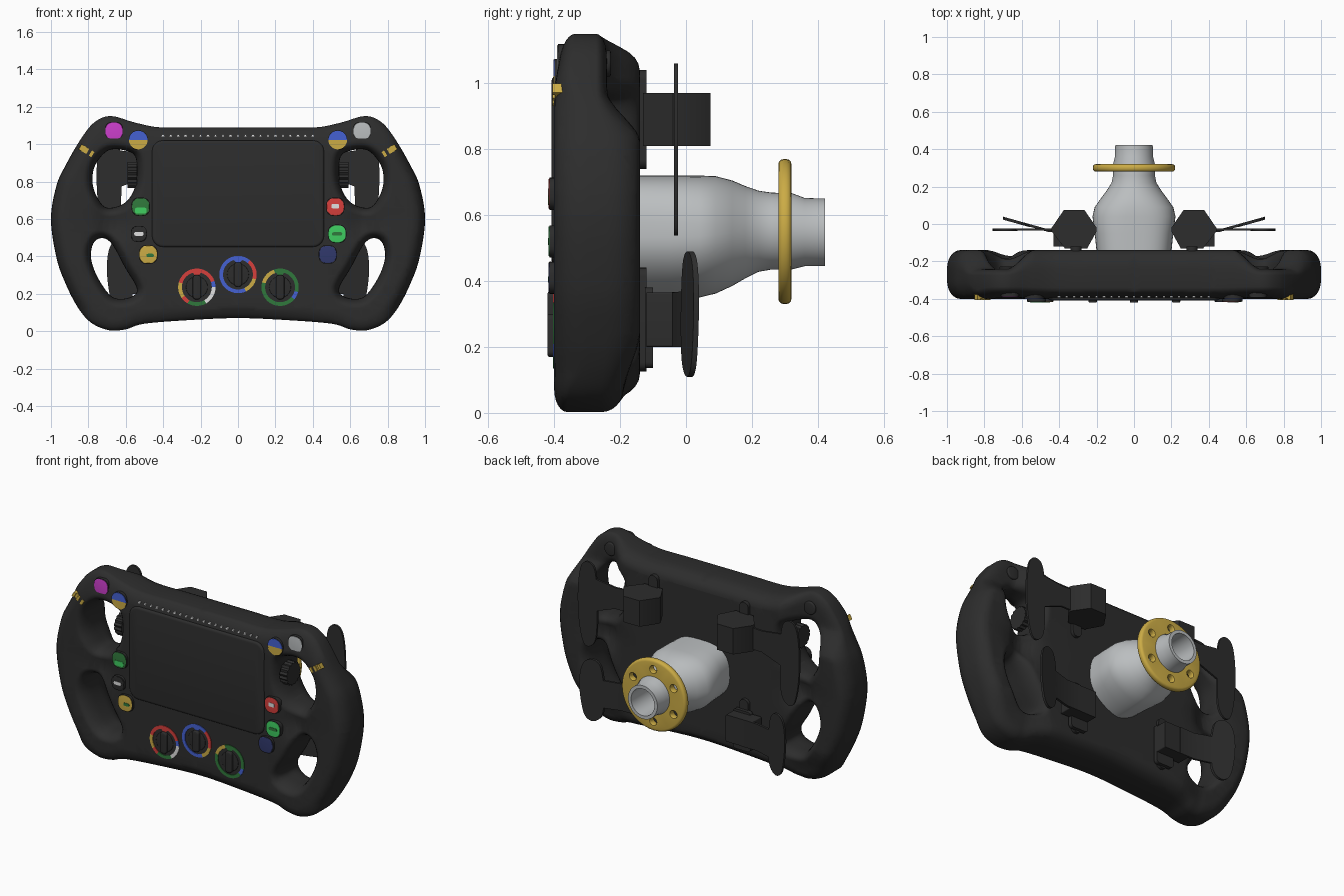
import bpy, bmesh, math

if "Cube" in bpy.data.objects:
    bpy.data.objects.remove(bpy.data.objects["Cube"])

COLORS = {"matte_black": (.026, .026, .026), "silver": (.50, .52, .53), "gold": (.60, .41, .06),
          "blue": (.06, .12, .65), "red": (.68, .05, .045), "green": (.03, .19, .045),
          "bright_green": (.05, .62, .12), "magenta": (.62, .05, .62), "navy": (.03, .04, .15),
          "white": (.75, .75, .75)}
MATS = {}
for key, rgb in COLORS.items():
    MATS[key] = bpy.data.materials.new(key)
    MATS[key].diffuse_color = (*rgb, 1)


def finish(bm, name, color):
    bmesh.ops.recalc_face_normals(bm, faces=bm.faces[:])
    me = bpy.data.meshes.new(name)
    bm.to_mesh(me)
    bm.free()
    ob = bpy.data.objects.new(name, me)
    bpy.context.collection.objects.link(ob)
    me.materials.append(MATS[color])
    bpy.context.view_layer.objects.active = ob
    ob.select_set(True)
    bpy.ops.object.shade_smooth_by_angle(angle=math.radians(35))
    ob.select_set(False)
    return ob


def arc(cx, cz, r, a0=0, a1=360, n=24):
    full = abs(a1 - a0) == 360
    ts = [math.radians(a0 + (a1 - a0) * i / n) for i in range(n if full else n + 1)]
    return [(cx + r * math.cos(t), cz + r * math.sin(t)) for t in ts]


def rrect(cx, cz, w, h, r):
    pts = []
    for sx, sz, a in ((1, 1, 0), (-1, 1, 90), (-1, -1, 180), (1, -1, 270)):
        pts += arc(cx + sx * (w / 2 - r), cz + sz * (h / 2 - r), r, a, a + 90, 5)
    return pts


def smooth(p, n=6):
    """Closed Catmull-Rom curve through the points."""
    out, m = [], len(p)
    for i in range(m):
        a, b, c, d = p[i - 1], p[i], p[(i + 1) % m], p[(i + 2) % m]
        for k in range(n):
            t = k / n
            out.append(tuple(.5 * (2 * b[j] + (c[j] - a[j]) * t + (2 * a[j] - 5 * b[j] + 4 * c[j] - d[j]) * t * t
                                   + (3 * b[j] - a[j] - 3 * c[j] + d[j]) * t ** 3) for j in (0, 1)))
    return out


def slab(name, color, loops, y0, y1, inset=0, hole_inset=0, depth=0, steps=3, axes=(0, 1, 2), edit=None):
    """Outline (first loop) with holes (other loops), extruded along y with rounded edges."""
    bm = bmesh.new()
    prof = [(0, y0), (0, y1)]
    if inset:
        ts = [math.pi / 2 * k / steps for k in range(steps + 1)]
        half = [(1 - math.sin(t), depth * (1 - math.cos(t))) for t in ts]
        prof = [(f, y0 + d) for f, d in half] + [(f, y1 - d) for f, d in reversed(half)]
    caps = [[], []]
    for li, lp in enumerate(loops):
        n = len(lp)
        area = sum(lp[i - 1][0] * lp[i][1] - lp[i][0] * lp[i - 1][1] for i in range(n))
        amt = (inset if li == 0 else -hole_inset) * (1 if area > 0 else -1)
        nrm = []
        for i in range(n):
            tx, tz = lp[(i + 1) % n][0] - lp[i - 1][0], lp[(i + 1) % n][1] - lp[i - 1][1]
            ln = math.hypot(tx, tz) or 1
            nrm.append((-tz / ln * amt, tx / ln * amt))
        rings = [[bm.verts.new((p[0] + q[0] * f, y, p[1] + q[1] * f)) for p, q in zip(lp, nrm)] for f, y in prof]
        for a, b in zip(rings, rings[1:]):
            for i in range(n):
                bm.faces.new((a[i - 1], a[i], b[i], b[i - 1]))
        for cap, ring in zip(caps, (rings[0], rings[-1])):
            cap += [bm.edges.get((ring[i - 1], ring[i])) for i in range(n)]
    for cap, ny in zip(caps, (-1, 1)):
        bmesh.ops.triangle_fill(bm, use_beauty=True, edges=cap, normal=(0, ny, 0))
    if edit:
        edit(bm)
    for v in bm.verts:
        c = v.co.copy()
        v.co = [c[i] for i in axes]
    return finish(bm, name, color)


def step(a, b, x):
    t = max(0, min(1, (x - a) / (b - a)))
    return t * t * (3 - 2 * t)


# Wheel body: outline with four grip openings, scooped ears and spokes
right = [(.22, 1.09), (.42, 1.09), (.55, 1.115), (.68, 1.15), (.77, 1.115), (.845, 1.02), (.92, .89), (.97, .78),
         (1, .6), (.97, .39), (.92, .25), (.855, .125), (.785, .045), (.69, .005), (.6, .01), (.5, .04), (.25, .06)]
outer = smooth([(0, 1.09)] + right + [(0, .07)] + [(-x, z) for x, z in reversed(right)])
upper = [(.69, .968), (.59, .962), (.545, .92), (.545, .79), (.60, .69), (.70, .66), (.755, .72), (.778, .80), (.762, .89)]
lower = [(.72, .497), (.67, .46), (.604, .34), (.54, .225), (.58, .18), (.67, .182), (.745, .278), (.786, .39), (.77, .475)]
holes = [smooth([(s * x, z) for x, z in h]) for s in (-1, 1) for h in (upper, lower)]


def shape_body(bm):
    cuts = [((k * .06, 0, 0), (1, 0, 0)) for k in range(-16, 17)] + [((0, 0, k * .06), (0, 0, 1)) for k in range(1, 19)]
    for co, no in cuts:
        bmesh.ops.bisect_plane(bm, geom=bm.verts[:] + bm.edges[:] + bm.faces[:], plane_co=co, plane_no=no)
    for v in bm.verts:
        x, y, z = abs(v.co.x), v.co.y, v.co.z
        spoke = math.exp(-((x - .67) ** 2 + (z - .575) ** 2) / .009)
        if y > -.29:
            thin = .10 * step(.82, .98, z) * step(.53, .68, x) + .05 * step(.25, .05, z) * step(.45, .65, x)
            v.co.y = -.29 + (y + .29) * (.15 - thin - .06 * spoke) / .15
        else:
            # crisper front edge along the top and bottom
            crisp = 1 - .6 * max(step(.92, 1.04, z), step(.16, .04, z))
            v.co.y = -.40 + (y + .40) * crisp + .025 * step(.95, 1.15, z) + .04 * spoke


slab("wheel_body", "matte_black", [outer] + holes, -.40, -.14, .07, .048, .10, 6, edit=shape_body)

# Display and light strip
slab("display", "matte_black", [rrect(0, .735, .92, .57, .06)], -.408, -.38, .014, 0, .01)
for i in range(21):
    w = .012 if i % 3 else .016
    slab("strip_light", "white", [rrect(-.40 + i * .04, 1.045, w, .011, .003)], -.394, -.385)

# Push buttons: dark base with a thin coloured cap
for x, z, r, c, y in ((-.663, 1.07, .046, "magenta", -.391), (.663, 1.07, .046, "silver", -.391),
                      (-.52, .665, .046, "green", -.417), (-.53, .52, .040, "matte_black", -.417),
                      (-.48, .41, .047, "gold", -.417), (.52, .665, .046, "red", -.417),
                      (.53, .52, .046, "bright_green", -.417), (.48, .41, .046, "navy", -.417)):
    slab("button_base", "matte_black", [rrect(x, z, 2 * r + .006, 2 * r + .006, r * .8)], y + .003, -.34)
    slab("button_cap", c, [rrect(x, z, 2 * r, 2 * r, r * .8)], y, y + .005, .004, 0, .002)
for x, z, w, h, c in ((-.52, .645, .06, .03, "bright_green"), (-.53, .52, .05, .02, "white"),
                      (-.47, .405, .04, .018, "green"), (.52, .668, .04, .024, "white"),
                      (.53, .52, .055, .018, "green")):
    slab("button_mark", c, [rrect(x, z, w, h, .008)], -.419, -.414)
for s in (-1, 1):
    slab("split_button_base", "matte_black", [arc(s * .533, 1.022, .052)], -.399, -.36)
    slab("split_button_top", "blue", [arc(s * .533, 1.022, .05, 0, 180, 14)], -.402, -.396)
    slab("split_button_bottom", "gold", [arc(s * .533, 1.022, .05, 180, 360, 14)], -.402, -.396)

# Rotary dials: coloured ring sectors, base and pointer
dials = [(-.22, .235, "red", [(20, 165, "red"), (165, 215, "gold"), (215, 240, "red"), (240, 300, "green"),
                              (300, 360, "white"), (0, 20, "blue")]),
         (0, .303, "blue", [(50, 295, "blue"), (295, 345, "gold"), (345, 410, "red")]),
         (.225, .235, "green", [(-15, 110, "green"), (110, 165, "gold"), (165, 320, "green"), (320, 345, "blue")])]
for x, z, c, sectors in dials:
    for a0, a1, col in sectors:
        n = max(3, int((a1 - a0) / 9))
        slab("dial_ring", col, [arc(x, z, .10, a0, a1, n) + arc(x, z, .08, a1, a0, n)], -.404, -.397)
    slab("dial_arrow", c, [[(x - .027, z + .085), (x + .027, z + .085), (x, z + .05)]], -.404, -.397)
    slab("dial_base", "matte_black", [arc(x, z, .058)], -.403, -.38, .005, 0, .003)
    slab("dial_pointer", "matte_black", [rrect(x, z, .045, .13, .018)], -.420, -.38, .006, 0, .006)

for s in (-1, 1):
    # Ribbed gold tabs and thumb wheels beside the grips
    for k in range(5):
        cx, cz = .81 + .85 * (k - 2) * .016, .965 + .53 * (k - 2) * .016
        quad = [(cx + .85 * a - .53 * b, cz + .53 * a + .85 * b)
                for a, b in ((-.008, -.016), (.008, -.016), (.008, .016), (-.008, .016))]
        slab("grip_tab", "gold", [[(s * x, z) for x, z in quad]], -.405 + .008 * (k % 2), -.375)
    teeth = [arc(-.30, .835, .07 if i % 2 else .062, 0, 360, 32)[i] for i in range(32)]
    xs = sorted((s * .54, s * .59))
    slab("thumb_wheel", "matte_black", [teeth], xs[0], xs[1], axes=(1, 0, 2))

    # Ear caps on the back
    slab("ear_cap", "matte_black", [arc(s * .68, 1.06, .04)], -.26, -.228, .006, 0, .006)

    # Upper shift paddles
    slab("upper_mount", "matte_black", [rrect(s * .31, .89, .06, .30, .028)], -.145, -.12)
    octagon = [(.25, -.13), (.37, -.13), (.44, -.04), (.44, -.02), (.375, .075), (.265, .075), (.20, -.02), (.20, -.04)]
    slab("upper_block", "matte_black", [[(s * x, y) for x, y in octagon]], .81, .97, axes=(0, 2, 1))
    arm = [(.35, .82), (.35, .96), (.50, .95), (.66, .97), (.66, .76), (.50, .82)]
    slab("upper_arm", "matte_black", [[(s * x, z) for x, z in arm]], -.036, -.024)
    blade = [(.69, 1.06), (.64, 1.02), (.625, .85), (.63, .62), (.67, .545), (.72, .56), (.75, .70), (.755, .88), (.735, 1.02)]
    slab("upper_paddle", "matte_black", [smooth([(s * x, z) for x, z in blade])], -.037, -.024)

    # Lower clutch paddles, angled backwards
    def lean(bm):
        for v in bm.verts:
            v.co.y += max(0, abs(v.co.x) - .46) * .28

    slab("lower_mount", "matte_black", [rrect(s * .31, .283, .06, .315, .028)], -.145, -.12)
    slab("lower_plate", "matte_black", [rrect(s * .31, .258, .12, .245, .02)], -.125, -.10)
    slab("lower_block", "matte_black", [rrect(s * .34, .283, .18, .165, .006)], -.12, -.03)
    arm = [(.36, .20), (.36, .367), (.46, .365), (.60, .37), (.60, .20), (.46, .20)]
    slab("lower_arm", "matte_black", [[(s * x, z) for x, z in arm]], -.042, -.028, edit=lean)
    blade = [(.63, .49), (.58, .45), (.56, .30), (.57, .16), (.62, .11), (.67, .14), (.695, .25), (.70, .37), (.68, .46)]
    slab("lower_paddle", "matte_black", [smooth([(s * x, z) for x, z in blade])], -.044, -.028, edit=lean)

# Steering column: lofted hollow tube, shield-shaped at the base (y, top z, bottom z, half width, shield amount)
stations = [(-.15, .72, .345, .20, .4), (-.05, .72, .345, .21, .38), (.04, .72, .35, .222, .28),
            (.09, .718, .362, .21, .18), (.14, .705, .385, .175, .08), (.18, .688, .408, .145, 0), (.22, .674, .428, .12, 0),
            (.26, .668, .435, .112, 0), (.32, .667, .435, .112, 0), (.36, .652, .445, .102, 0), (.422, .65, .445, .10, 0),
            (.422, .63, .465, .08, 0), (.20, .63, .465, .08, 0)]
bm = bmesh.new()
prev = None
for y, top, bot, rx, e in stations:
    ring = []
    for i in range(48):
        c, s = math.cos(math.tau * i / 48), math.sin(math.tau * i / 48)
        px, pz = (1 - e * .8, 1 - e * .8) if s > 0 else (1 + e, 1)
        x, z = math.copysign(abs(c) ** px, c), math.copysign(abs(s) ** pz, s)
        ring.append(bm.verts.new((rx * x, y, (top + bot) / 2 + (top - bot) / 2 * z)))
    if prev:
        for i in range(48):
            bm.faces.new((prev[i - 1], prev[i], ring[i], ring[i - 1]))
    else:
        bm.faces.new(ring)
    prev = ring
bm.faces.new(prev)
finish(bm, "column_tube", "silver")

# Gold flange with six bolt holes
bolts = [arc(.16 * math.cos(a), .55 + .16 * math.sin(a), .021, n=14) for a in (math.radians(60 * k + 30) for k in range(6))]
slab("flange", "gold", [arc(0, .55, .22, n=48), arc(0, .55, .10, n=32)] + bolts, .28, .32, .016, .004, .016)

for m in bpy.data.materials:
    if m.users and not m.is_grease_pencil:
        m.use_nodes = True
        m.node_tree.nodes["Principled BSDF"].inputs["Base Color"].default_value = m.diffuse_color
